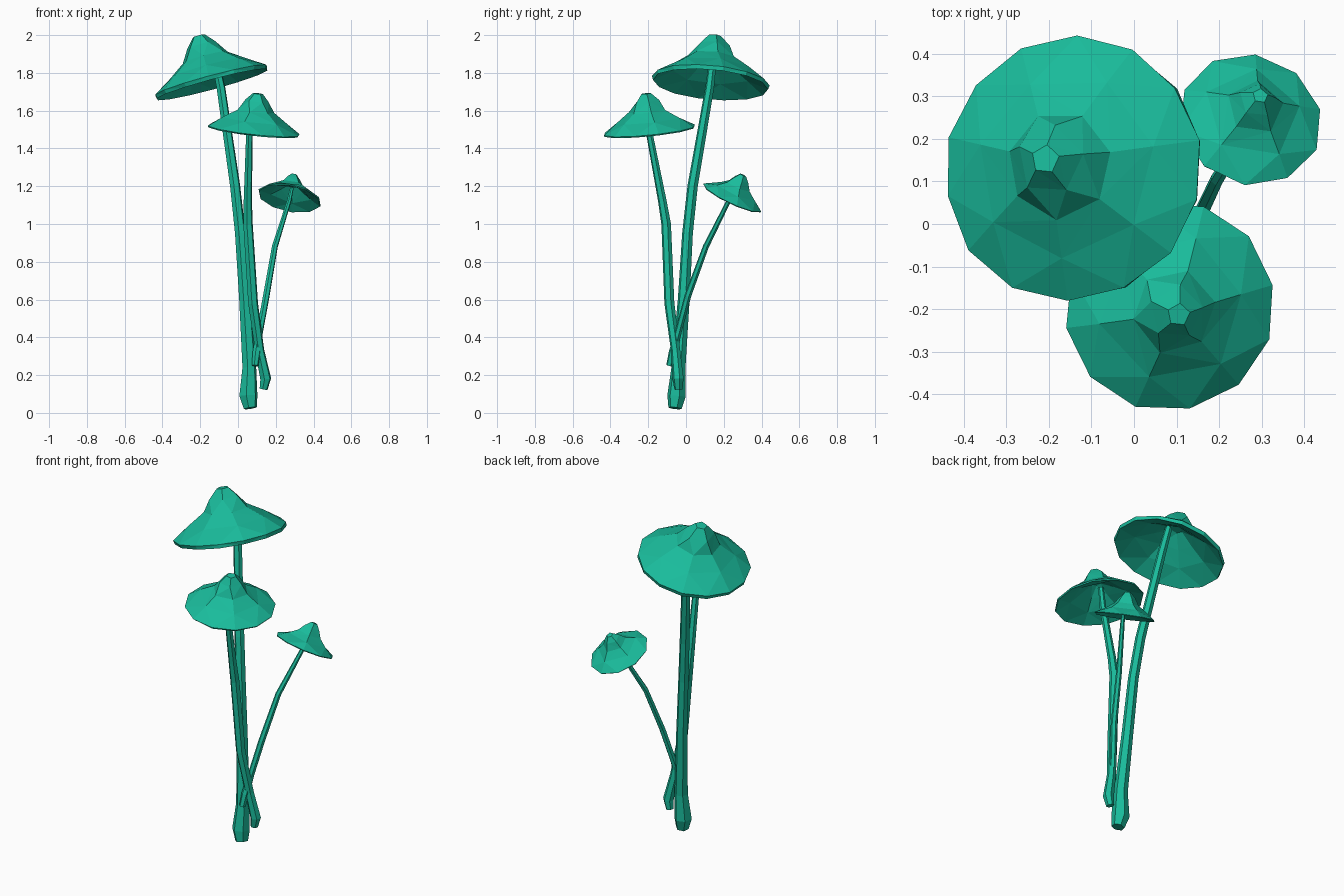
import bpy, bmesh, math, random
from mathutils import Vector

if "Cube" in bpy.data.objects:
    bpy.data.objects.remove(bpy.data.objects["Cube"])

random.seed(4)
mat = bpy.data.materials.new("teal")
mat.diffuse_color = (0.01, 0.50, 0.33, 1)
mat.use_nodes = True
mat.node_tree.nodes["Principled BSDF"].inputs["Base Color"].default_value = mat.diffuse_color


def finish(bm, name):
    bmesh.ops.recalc_face_normals(bm, faces=bm.faces[:])
    me = bpy.data.meshes.new(name)
    bm.to_mesh(me)
    bm.free()
    me.materials.append(mat)
    ob = bpy.data.objects.new(name, me)
    bpy.context.collection.objects.link(ob)


def add_ring(bm, centre, axis, radius, sides, turn=0.0, jitter=0.0):
    rot = Vector((0, 0, 1)).rotation_difference(axis.normalized())
    verts = []
    for i in range(sides):
        a = turn + math.tau * i / sides
        r = radius * (1 + random.uniform(-jitter, jitter))
        verts.append(bm.verts.new(centre + rot @ Vector((r * math.cos(a), r * math.sin(a), 0))))
    edges = [bm.edges.new((verts[i], verts[(i + 1) % sides])) for i in range(sides)]
    return verts, edges


def skin(bm, rings):
    for (_, e1), (_, e2) in zip(rings, rings[1:]):
        bmesh.ops.bridge_loops(bm, edges=e1 + e2)
    bm.faces.new(rings[0][0])
    bm.faces.new(rings[-1][0])


# cap: bell outside with a knob on top, thin lip, hollow underneath
def cap(name, centre, normal, radius, sides, lip):
    n, c = Vector(normal).normalized(), Vector(centre)
    half = sides // 2
    # radius, height, side count, jitter (unit: rim radius)
    profile = [(0.11, 0.82, 5, 0), (0.26, 0.66, 5, 0.06), (0.41, 0.44, half, 0.05),
               (0.69, 0.25, half, 0.03), (1.0, 0.03, sides, 0.012),
               (0.985, 0.03 - lip, sides, 0.01), (0.66, 0.15, half, 0.03),
               (0.36, 0.33, half, 0.04), (0.10, 0.50, 5, 0)]
    bm = bmesh.new()
    rings = [add_ring(bm, c + n * h * radius, n, r * radius, s, 0.2, j)
             for r, h, s, j in profile]
    skin(bm, rings)
    bmesh.ops.triangulate(bm, faces=[f for f in bm.faces if len(f.verts) == 4])
    finish(bm, name)


# stem: six-sided tube along a bent path, swollen at the foot
def stem(name, path):
    pts = [Vector(p[:3]) for p in path]
    bm = bmesh.new()
    rings = []
    for i, p in enumerate(pts):
        axis = pts[min(i + 1, len(pts) - 1)] - pts[max(i - 1, 0)]
        rings.append(add_ring(bm, p, axis, path[i][3], 6, 0.3))
    skin(bm, rings)
    finish(bm, name)


# tall mushroom
cap("tall_cap", (-0.142, 0.13, 1.75), (-0.27, 0.09, 1), 0.312, 14, 0.07)
stem("tall_stem", [(0.065, -0.058, 0.025, 0.036), (0.055, -0.05, 0.09, 0.05),
                   (0.06, -0.04, 0.24, 0.038), (0.037, -0.012, 0.60, 0.032),
                   (0.012, 0.008, 0.95, 0.029), (-0.015, 0.035, 1.2, 0.028),
                   (-0.09, 0.125, 1.72, 0.024), (-0.125, 0.145, 1.89, 0.02)])

# middle mushroom
cap("middle_cap", (0.083, -0.193, 1.49), (0.11, -0.1, 1), 0.247, 12, 0.03)
stem("middle_stem", [(0.135, -0.04, 0.125, 0.022), (0.147, -0.042, 0.18, 0.03),
                     (0.115, -0.055, 0.33, 0.025), (0.08, -0.088, 0.58, 0.027),
                     (0.053, -0.105, 1.0, 0.026), (0.052, -0.125, 1.12, 0.023),
                     (0.06, -0.192, 1.47, 0.018), (0.07, -0.197, 1.59, 0.015)])

# short mushroom
cap("short_cap", (0.272, 0.243, 1.135), (0.2, 0.47, 1), 0.170, 10, 0.03)
stem("short_stem", [(0.09, -0.087, 0.25, 0.018), (0.098, -0.07, 0.32, 0.022),
                    (0.115, -0.04, 0.43, 0.018), (0.15, 0.01, 0.62, 0.018),
                    (0.195, 0.105, 0.88, 0.016), (0.27, 0.225, 1.12, 0.012),
                    (0.285, 0.255, 1.19, 0.01)])
